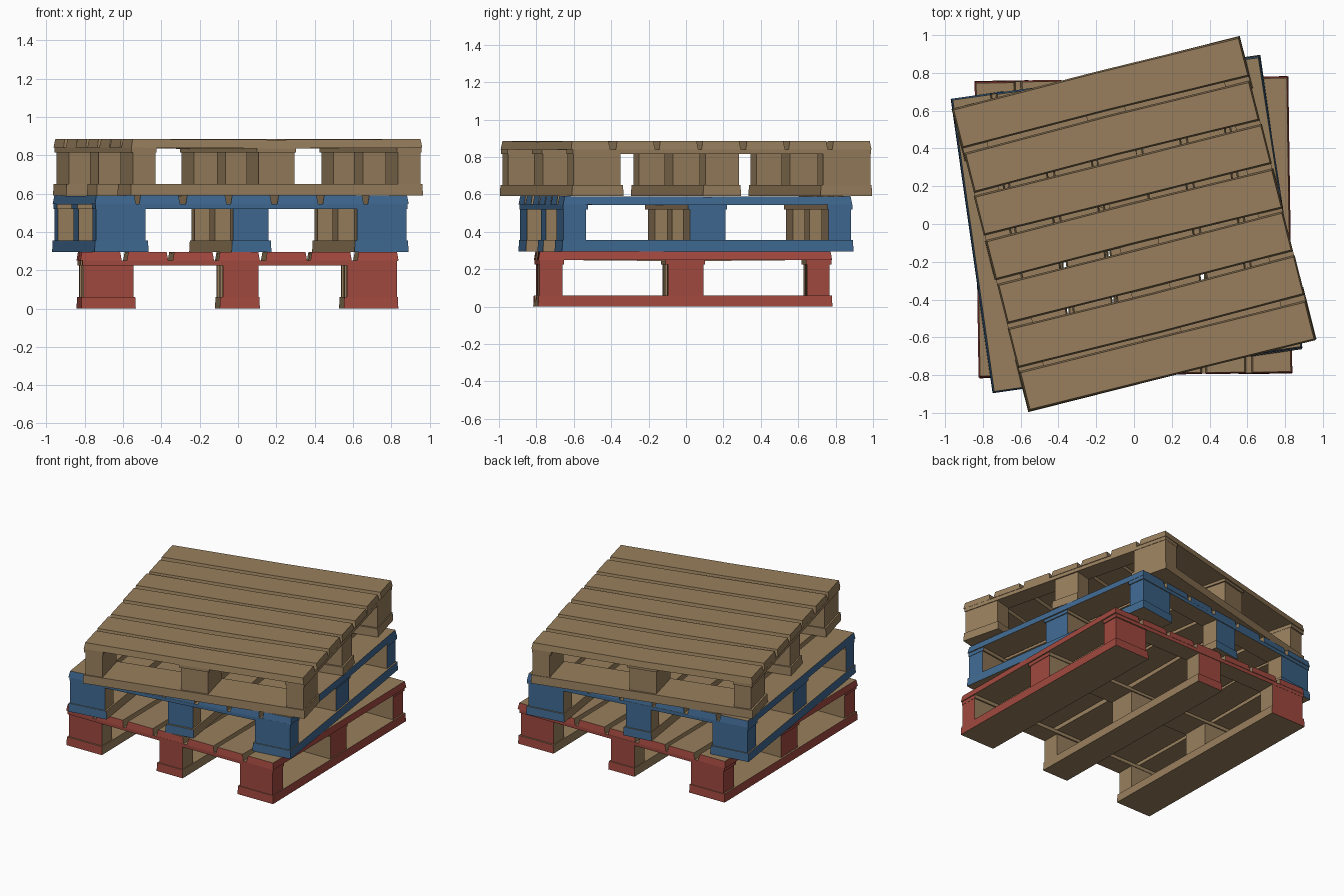
import bpy, bmesh, math, random
from mathutils import Matrix

if "Cube" in bpy.data.objects:
    bpy.data.objects.remove(bpy.data.objects["Cube"])

random.seed(4)


def material(name, rgb):
    m = bpy.data.materials.new(name)
    m.diffuse_color = (*rgb, 1)
    m.use_nodes = True
    m.node_tree.nodes["Principled BSDF"].inputs["Base Color"].default_value = m.diffuse_color
    return m


WOOD = material("bare_wood", (0.314, 0.212, 0.109))
RED = material("red_paint", (0.352, 0.065, 0.048))
BLUE = material("blue_paint", (0.050, 0.141, 0.283))

HU, HV = 0.787, 0.828          # half length along boards, half width across boards
Z_RUN, Z_BLK, Z_STR, Z_TOP = 0.060, 0.225, 0.250, 0.295


def timber(name, u, v, z, place, paint, taper=0.0, wobble=0.0, sag=0.0):
    """Beam along u made of three rings; taper narrows the top, wobble and sag warp it."""
    bm = bmesh.new()
    rings = []
    yaw = [random.uniform(-wobble, wobble) for _ in range(3)]
    for i, a in enumerate((u[0], (u[0] + u[1]) / 2, u[1])):
        dz = -sag if i == 1 else 0
        at = a + (1 - i) * taper        # top of the ends leans inward
        dv = yaw[i]
        pts = ((a, v[0] + dv, z[0] + dz), (a, v[1] + dv, z[0] + dz),
               (at, v[1] - taper + dv, z[1] + dz), (at, v[0] + taper + dv, z[1] + dz))
        rings.append([bm.verts.new(p) for p in pts])
    for r, s in zip(rings, rings[1:]):
        for k in range(4):
            bm.faces.new((r[k], r[(k + 1) % 4], s[(k + 1) % 4], s[k]))
    bm.faces.new(rings[0])
    bm.faces.new(rings[2][::-1])
    bmesh.ops.recalc_face_normals(bm, faces=bm.faces)
    # paint only faces on the outer perimeter that look outward
    for f in bm.faces:
        c, n = f.calc_center_median(), f.normal
        outer_u = n.x * c.x > 0 and abs(n.x) > 0.7 and abs(c.x) > HU - 0.05
        outer_v = n.y * c.y > 0 and abs(n.y) > 0.7 and abs(c.y) > HV - 0.05
        f.material_index = 1 if outer_u or outer_v else 0
    me = bpy.data.meshes.new(name)
    bm.to_mesh(me)
    bm.free()
    me.materials.append(WOOD)
    me.materials.append(paint)
    ob = bpy.data.objects.new(name, me)
    ob.matrix_world = place
    bpy.context.collection.objects.link(ob)


def pallet(label, centre, angle, paint):
    place = Matrix.Translation(centre) @ Matrix.Rotation(math.radians(angle), 4, 'Z')
    rows_u = ((-HU, -HU + 0.14), (-0.105, 0.105), (HU - 0.14, HU))
    rows_v = ((-HV, -HV + 0.285), (-0.105, 0.105), (HV - 0.285, HV))

    # seven slightly warped deck boards
    gap = 0.024
    w = (2 * HV - 6 * gap) / 7
    for i in range(7):
        v0 = -HV + i * (w + gap)
        du = random.uniform(0, 0.008)
        timber(f"{label}_deck_board_{i + 1}", (-HU + du, HU - du), (v0, v0 + w),
               (Z_STR, Z_TOP), place, paint, 0.008, 0.005, random.uniform(0, 0.008))

    # cross stringers under the deck
    for i, (a, b) in enumerate(rows_u):
        timber(f"{label}_stringer_{i + 1}", (max(a, -HU + 0.006), min(b, HU - 0.006)),
               (-HV + 0.006, HV - 0.006), (Z_BLK, Z_STR), place, paint)

    # bottom runners and the nine blocks standing on them
    for j, (c, d) in enumerate(rows_v):
        timber(f"{label}_runner_{j + 1}", (-HU, HU), (c, d), (0, Z_RUN),
               place, paint, 0.003)
        for i, (a, b) in enumerate(rows_u):
            s = 0.012
            du, dv = random.uniform(-0.005, 0.005), random.uniform(-0.005, 0.005)
            timber(f"{label}_block_{i + 1}_{j + 1}", (a + s + du, b - s / 2 + du) if i < 2
                   else (a + s / 2 + du, b - s + du),
                   (c + s + dv, d - s + dv), (Z_RUN, Z_BLK), place, paint)


pallet("bottom_pallet", (-0.003, -0.017, 0), 90.9, RED)
pallet("middle_pallet", (-0.04, 0, Z_TOP), 98.1, BLUE)
pallet("top_pallet", (0, 0, 2 * Z_TOP), 14.2, WOOD)
